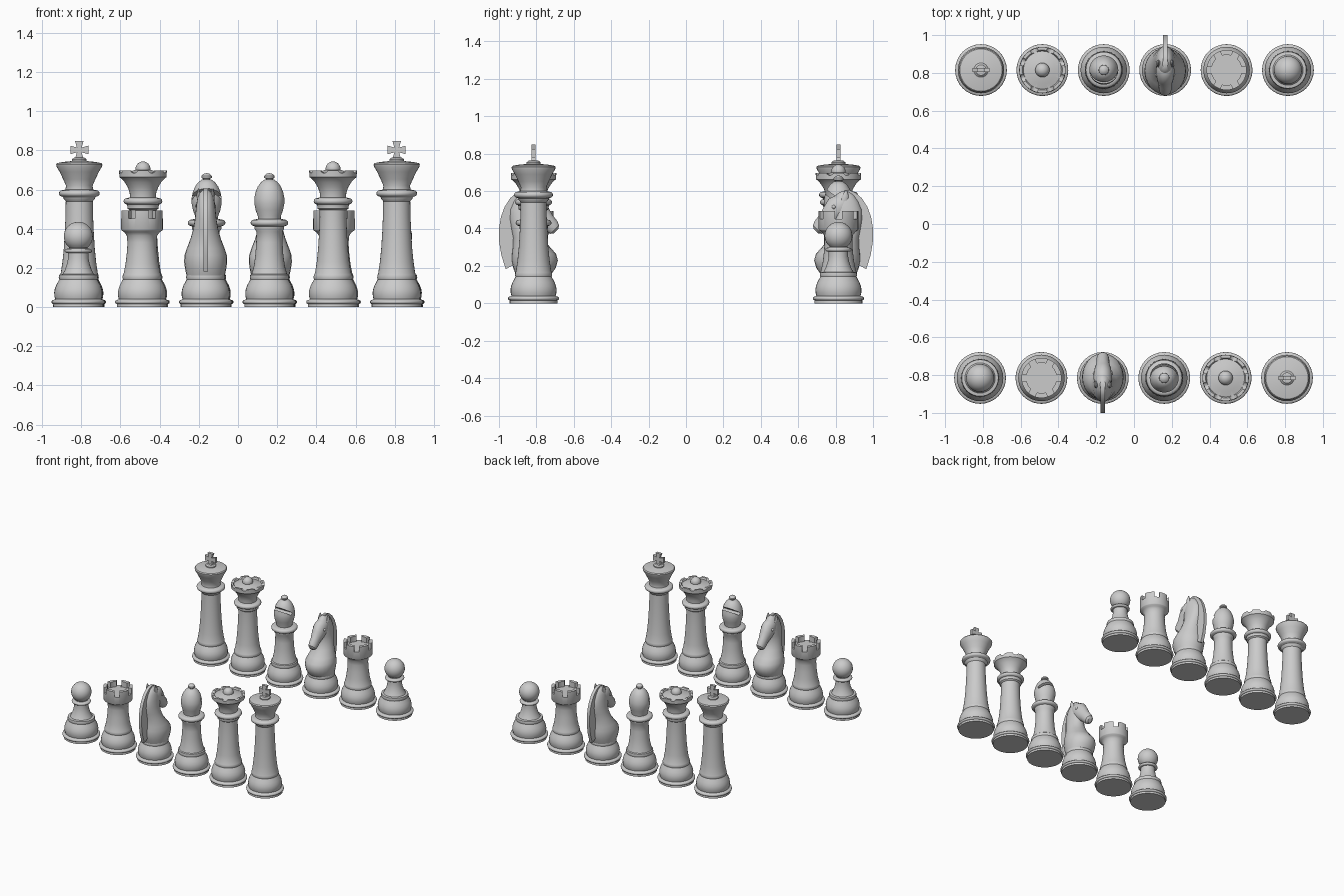
import bpy, bmesh, math
from mathutils import Matrix, Vector

if "Cube" in bpy.data.objects:
    bpy.data.objects.remove(bpy.data.objects["Cube"])

ROW_Y = -0.815
X = {k: -0.815 + 0.325 * i for i, k in enumerate(["pawn", "rook", "knight", "bishop", "queen", "king"])}
PARTS = []


def finish(name, bm, x):
    bmesh.ops.remove_doubles(bm, verts=bm.verts, dist=1e-5)
    bmesh.ops.recalc_face_normals(bm, faces=bm.faces)
    me = bpy.data.meshes.new(name)
    bm.to_mesh(me)
    bm.free()
    ob = bpy.data.objects.new(name, me)
    bpy.context.collection.objects.link(ob)
    ob.location = (x, ROW_Y, 0)
    PARTS.append(ob)
    return ob


def lathe(name, profile, x, seg=32):
    bm = bmesh.new()
    vs = [bm.verts.new((r, 0, z)) for r, z in profile]
    es = [bm.edges.new(p) for p in zip(vs, vs[1:])]
    bmesh.ops.spin(bm, geom=vs + es, axis=(0, 0, 1), cent=(0, 0, 0), angle=2 * math.pi, steps=seg)
    return finish(name, bm, x)


def ring(cr, cz, h, n=7):
    """Rounded bead bulging outward from radius cr to cr + h."""
    return [(cr + h * math.cos(a), cz + h * math.sin(a))
            for a in (math.pi * (i / (n - 1) - 0.5) for i in range(n))]


def loft(name, sections, x, seg=24):
    """Each section: centre, half-axis u, half-axis v."""
    bm = bmesh.new()
    loops = []
    for c, u, v in sections:
        loops.append([bm.verts.new(Vector(c) + Vector(u) * math.cos(2 * math.pi * i / seg)
                                   + Vector(v) * math.sin(2 * math.pi * i / seg)) for i in range(seg)])
    for a, b in zip(loops, loops[1:]):
        for i in range(seg):
            j = (i + 1) % seg
            bm.faces.new((a[i], a[j], b[j], b[i]))
    bm.faces.new(loops[0])
    bm.faces.new(loops[-1])
    return finish(name, bm, x)


def plate(name, outline, axis, half, x):
    """Flat outline in (a, z) extruded along axis 'x' or 'y'."""
    bm = bmesh.new()
    put = (lambda a, z: (-half, a, z)) if axis == "x" else (lambda a, z: (a, -half, z))
    f = bm.faces.new([bm.verts.new(put(a, z)) for a, z in outline])
    new = bmesh.ops.extrude_face_region(bm, geom=[f])["geom"]
    d = (2 * half, 0, 0) if axis == "x" else (0, 2 * half, 0)
    bmesh.ops.translate(bm, vec=d, verts=[g for g in new if isinstance(g, bmesh.types.BMVert)])
    return finish(name, bm, x)


def cut(ob, add_shapes):
    """Subtract the shapes that add_shapes puts in a bmesh, then drop the cutter."""
    bm = bmesh.new()
    add_shapes(bm)
    cutter = finish("cutter", bm, ob.location.x)
    PARTS.remove(cutter)
    cutter.hide_render = True
    mod = ob.modifiers.new("cut", "BOOLEAN")
    mod.operation, mod.solver, mod.object = "DIFFERENCE", "EXACT", cutter
    bpy.context.view_layer.update()
    dg = bpy.context.evaluated_depsgraph_get()
    me = bpy.data.meshes.new_from_object(ob.evaluated_get(dg))
    ob.modifiers.clear()
    ob.data = me
    bpy.data.objects.remove(cutter)


# Shared turned foot
FOOT = [(0, 0), (.128, 0), (.128, .014)] + ring(.127, .026, .01) + [
    (.118, .04), (.122, .055), (.123, .075), (.12, .092), (.113, .112), (.103, .13), (.097, .142), (.1, .152), (.097, .165)]

# Pawn
ball = [(.074 * math.cos(a), .361 + .074 * math.sin(a)) for a in (math.radians(-50 + 10 * i) for i in range(14))]
lathe("pawn", FOOT + [(.08, .168), (.068, .19), (.058, .22), (.052, .25), (.052, .277)]
      + ring(.06, .287, .01) + [(.047, .3)] + ball + [(0, .435)], X["pawn"])

# Rook with six battlements
rook = lathe("rook", FOOT + [(.093, .175), (.084, .22), (.077, .28), (.074, .33), (.078, .365), (.09, .382),
             (.103, .39), (.106, .395), (.106, .493), (.08, .493), (.08, .45), (0, .45)], X["rook"], 48)


def crenels(bm):
    for i in range(6):
        m = Matrix.Rotation(math.radians(60 * i), 4, "Z") @ Matrix.Translation((.095, 0, .5))
        bmesh.ops.create_cube(bm, size=1, matrix=m @ Matrix.Diagonal((.06, .036, .098, 1)))


cut(rook, crenels)

# Bishop with a slanted slit on its inner side
kx = X["bishop"]
lathe("bishop_body", FOOT + [(.09, .17), (.079, .21), (.071, .27), (.067, .33), (.066, .385), (.076, .4), (.076, .412)]
      + ring(.08, .43, .016) + [(.06, .45), (0, .45)], kx)
head = lathe("bishop_head", [(0, .44), (.056, .44), (.059, .465), (.07, .495), (.077, .53), (.077, .555), (.071, .585),
             (.06, .613), (.045, .635), (.025, .65), (0, .652)], kx)


def slit(bm):
    m = Matrix.Translation((0, .06, .59)) @ Matrix.Rotation(math.radians(35), 4, "X")
    bmesh.ops.create_cube(bm, size=1, matrix=m @ Matrix.Diagonal((.3, .11, .022, 1)))


cut(head, slit)
lathe("bishop_finial", [(0, .645), (.016, .645), (.018, .655), (.027, .66), (.026, .67), (.016, .68), (0, .684)], kx)

# Queen with a scalloped crown
kx = X["queen"]
queen = lathe("queen", FOOT + [(.092, .175), (.083, .23), (.076, .3), (.071, .38), (.068, .46), (.069, .495), (.08, .503),
              (.08, .515)] + ring(.083, .54, .016) + [(.066, .56), (.068, .585), (.077, .61), (.093, .637), (.109, .655),
              (.12, .663), (.122, .697), (.106, .697), (.1, .684), (.07, .692), (.035, .7), (0, .703)], kx, 48)


def scallops(bm):
    for i in range(8):
        m = Matrix.Rotation(math.radians(45 * i + 22.5), 4, "Z") @ Matrix.Translation((.125, 0, .706)) \
            @ Matrix.Rotation(math.pi / 2, 4, "Y")
        bmesh.ops.create_cone(bm, cap_ends=True, segments=16, radius1=.022, radius2=.022, depth=.05, matrix=m)


cut(queen, scallops)
lathe("queen_finial", [(.038 * math.cos(a), .705 + .038 * math.sin(a))
                       for a in (math.radians(-90 + 15 * i) for i in range(13))], kx)

# King with a flared cross
kx = X["king"]
lathe("king", FOOT + [(.094, .175), (.086, .23), (.079, .3), (.074, .38), (.07, .47), (.069, .54), (.079, .552), (.082, .56)]
      + ring(.088, .58, .016) + [(.07, .6), (.068, .62), (.082, .652), (.1, .69), (.116, .717), (.118, .728), (.112, .735),
      (.08, .741), (.038, .745), (.038, .753), (.028, .762), (0, .765)], kx)
arm = [(.012, .012), (.046, .022), (.046, -.022), (.012, -.012)]
cross = []
for k in range(4):
    c, s = round(math.cos(-k * math.pi / 2)), round(math.sin(-k * math.pi / 2))
    cross += [(a * c - b * s, .802 + a * s + b * c) for a, b in arm[:3]]
plate("king_cross", cross, "y", .011, kx)

# Knight: turned foot, lofted neck and head, thin mane, eyes and ears
kx = X["knight"]
lathe("knight_foot", FOOT + [(0, .165)], kx)
neck = [(.16, 0, .098, .097), (.19, .005, .114, .104), (.23, .006, .124, .11), (.265, .002, .118, .108), (.3, -.012, .1, .096),
        (.35, -.03, .08, .077), (.4, -.045, .075, .063), (.45, -.048, .08, .055), (.5, -.043, .083, .05),
        (.545, -.037, .07, .044), (.58, -.035, .048, .034), (.598, -.035, .02, .015)]
loft("knight_neck", [((0, y, z), (rx, 0, 0), (0, ry, 0)) for z, y, ry, rx in neck], kx)
n = Vector((0, .7, .714))
muzzle = [(-.055, .555, .03, .03), (-.03, .54, .055, .044), (.005, .512, .066, .05), (.04, .475, .055, .045),
          (.073, .44, .042, .035), (.098, .413, .04, .034), (.113, .395, .033, .029), (.12, .386, .017, .016)]
loft("knight_head", [((0, y, z), (rx, 0, 0), n * rp) for y, z, rp, rx in muzzle], kx)
plate("knight_mane", [(-.03, .602), (-.06, .605), (-.09, .592), (-.125, .562), (-.155, .515), (-.175, .46), (-.185, .4),
      (-.184, .33), (-.172, .255), (-.148, .182), (-.11, .205), (-.07, .25), (-.06, .33), (-.05, .42), (-.02, .52)],
      "x", .012, kx)
for side, s in (("left", -1), ("right", 1)):
    loft("knight_ear_" + side, [((s * .028, -.03, .545), (.016, 0, 0), (0, .024, 0)),
                                ((s * .035, -.037, .575), (.012, 0, 0), (0, .018, 0)),
                                ((s * .037, -.042, .606), (.002, 0, 0), (0, .003, 0))], kx, 10)
    bm = bmesh.new()
    bmesh.ops.create_uvsphere(bm, u_segments=12, v_segments=8, radius=.011,
                              matrix=Matrix.Translation((s * .043, .025, .515)))
    finish("knight_eye_" + side, bm, kx)

# Opposing row: the same set turned half way round
turn = Matrix.Rotation(math.pi, 4, "Z")
bpy.ops.object.select_all(action="DESELECT")
for ob in PARTS:
    ob.select_set(True)
bpy.context.view_layer.objects.active = PARTS[0]
bpy.ops.object.shade_smooth_by_angle(angle=math.radians(35))
bpy.context.view_layer.update()
for ob in PARTS:
    twin = ob.copy()
    twin.name = ob.name + "_opposite"
    bpy.context.collection.objects.link(twin)
    twin.matrix_world = turn @ ob.matrix_world
